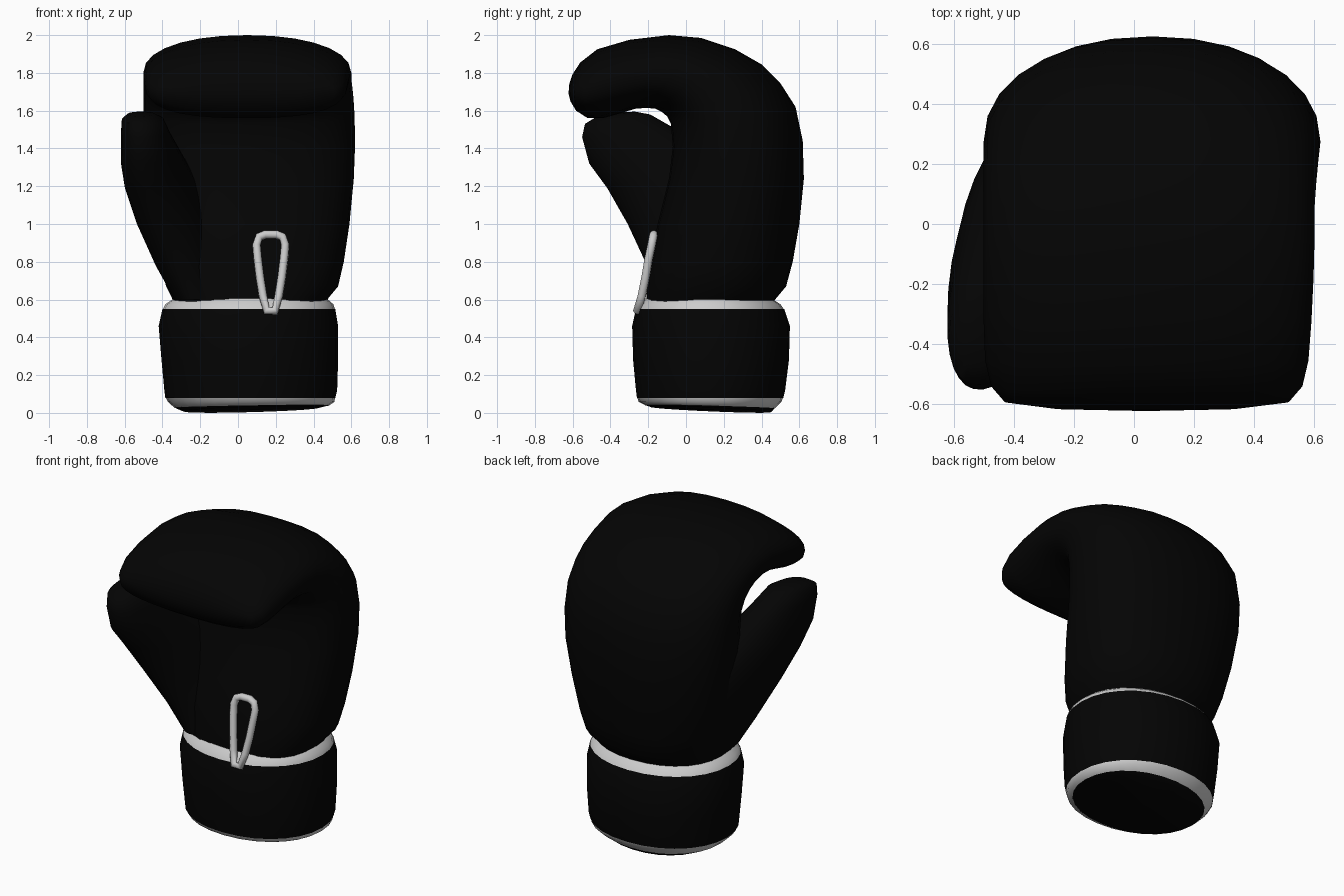
import bpy, bmesh, math
from mathutils import Vector as V

SIDES = 28


def material(name, v):
    m = bpy.data.materials.new(name)
    m.diffuse_color = (v, v, v, 1)
    return m


BLACK = material("black_leather", 0.0012)
WHITE = material("white_trim", 0.55)


def finish(obj, mat, angle=50):
    obj.data.materials.append(mat)
    bpy.ops.object.select_all(action='DESELECT')
    obj.select_set(True)
    bpy.context.view_layer.objects.active = obj
    bpy.ops.object.shade_smooth_by_angle(angle=math.radians(angle))


def loft(name, rings, mat, n=2.2, n_outer=None, start=None, end=None):
    """Skin rings (centre, half axis a, half axis b) as rounded-box sections."""
    bm = bmesh.new()
    loops = []
    for c, a, b in rings:
        loop = []
        for i in range(SIDES):
            t = 2 * math.pi * i / SIDES
            co, si = math.cos(t), math.sin(t)
            k = n_outer if n_outer and si > 0 else n
            u = math.copysign(abs(co) ** (2 / k), co)
            v = math.copysign(abs(si) ** (2 / k), si)
            loop.append(bm.verts.new(c + a * u + b * v))
        loops.append(loop)
    for p, q in zip(loops, loops[1:]):
        for i in range(SIDES):
            j = (i + 1) % SIDES
            bm.faces.new((p[i], p[j], q[j], q[i]))
    for tip, loop in ((start, loops[0]), (end, loops[-1])):
        if tip:
            t = bm.verts.new(tip)
            for i in range(SIDES):
                bm.faces.new((loop[i], loop[(i + 1) % SIDES], t))
    bmesh.ops.recalc_face_normals(bm, faces=bm.faces)
    me = bpy.data.meshes.new(name)
    bm.to_mesh(me)
    bm.free()
    obj = bpy.data.objects.new(name, me)
    bpy.context.collection.objects.link(obj)
    finish(obj, mat)
    return obj


def flat_ring(x0, x1, y0, y1, z, tx=0, ty=0):
    """Horizontal section, optionally tilted along x and y."""
    return (V(((x0 + x1) / 2, (y0 + y1) / 2, z)),
            V(((x1 - x0) / 2, 0, tx)), V((0, (y1 - y0) / 2, ty)))


# Mitt: back-of-hand (y, z), palm (y, z), x range, curling over at the fingers
mitt = [
    (0.45, 0.57, -0.21, 0.57, -0.34, 0.46),
    (0.48, 0.61, -0.21, 0.61, -0.35, 0.48),
    (0.53, 0.67, -0.205, 0.67, -0.38, 0.53),
    (0.565, 0.80, -0.19, 0.80, -0.42, 0.56),
    (0.60, 1.00, -0.15, 1.00, -0.46, 0.59),
    (0.624, 1.24, -0.09, 1.24, -0.49, 0.613),
    (0.618, 1.44, -0.07, 1.41, -0.50, 0.62),
    (0.58, 1.62, -0.08, 1.53, -0.50, 0.617),
    (0.50, 1.745, -0.10, 1.57, -0.50, 0.612),
    (0.40, 1.845, -0.13, 1.595, -0.50, 0.606),
    (0.26, 1.925, -0.16, 1.61, -0.50, 0.60),
    (0.08, 1.985, -0.21, 1.615, -0.50, 0.60),
    (-0.09, 2.00, -0.27, 1.61, -0.50, 0.597),
    (-0.30, 1.975, -0.35, 1.585, -0.50, 0.59),
    (-0.47, 1.925, -0.44, 1.56, -0.495, 0.58),
    (-0.56, 1.855, -0.52, 1.56, -0.475, 0.56),
    (-0.602, 1.79, -0.582, 1.60, -0.43, 0.515),
    (-0.618, 1.74, -0.612, 1.65, -0.26, 0.34),
]
rings = []
for yo, zo, yi, zi, x0, x1 in mitt:
    rings.append((V(((x0 + x1) / 2, (yo + yi) / 2, (zo + zi) / 2)),
                  V(((x1 - x0) / 2, 0, 0)), V((0, (yo - yi) / 2, (zo - zi) / 2))))
loft("mitt", rings, BLACK, n=2.5, n_outer=2.15,
     start=V((0.06, 0.12, 0.57)), end=V((0.04, -0.622, 1.69)))

# Thumb: front edge and back edge points, half thickness, slant into the palm
thumb = [
    ((-0.20, -0.16, 0.60), (-0.19, 0.32, 0.60), 0.14, 0.3),
    ((-0.27, -0.19, 0.77), (-0.24, 0.38, 0.79), 0.18, 0.4),
    ((-0.35, -0.29, 1.00), (-0.30, 0.42, 1.01), 0.21, 0.5),
    ((-0.43, -0.40, 1.19), (-0.36, 0.36, 1.20), 0.20, 0.5),
    ((-0.475, -0.505, 1.32), (-0.42, 0.19, 1.34), 0.17, 0.35),
    ((-0.50, -0.55, 1.46), (-0.48, -0.05, 1.50), 0.13, 0.15),
    ((-0.51, -0.535, 1.53), (-0.50, -0.19, 1.58), 0.11, 0.1),
    ((-0.52, -0.47, 1.57), (-0.51, -0.27, 1.595), 0.07, 0.1),
]
rings = []
for f, b, w, s in thumb:
    f, b = V(f), V(b)
    rings.append(((f + b) / 2, V((w, s * w, 0)), (b - f) / 2))
loft("thumb", rings, BLACK, start=V((-0.2, 0, 0.6)), end=V((-0.515, -0.37, 1.59)))

# Wrist cuff
loft("cuff", [
    flat_ring(-0.385, 0.515, -0.26, 0.515, 0.08),
    flat_ring(-0.39, 0.525, -0.265, 0.525, 0.12),
    flat_ring(-0.405, 0.53, -0.28, 0.545, 0.28),
    flat_ring(-0.42, 0.53, -0.285, 0.55, 0.46),
    flat_ring(-0.40, 0.515, -0.265, 0.52, 0.55)], BLACK, n=2.1)

# Piping above and below the cuff
loft("upper_trim", [
    flat_ring(-0.40, 0.515, -0.265, 0.52, 0.545),
    flat_ring(-0.385, 0.505, -0.25, 0.50, 0.575),
    flat_ring(-0.34, 0.47, -0.215, 0.455, 0.605),
    flat_ring(-0.30, 0.43, -0.18, 0.42, 0.59)], WHITE, n=2.1)
loft("lower_trim", [
    flat_ring(-0.385, 0.515, -0.26, 0.515, 0.085),
    flat_ring(-0.37, 0.51, -0.25, 0.505, 0.058),
    flat_ring(-0.335, 0.48, -0.215, 0.47, 0.032, 0.006, -0.008)], WHITE, n=2.1)

# Closed wrist opening, sagging toward the back
loft("wrist_lining", [
    flat_ring(-0.335, 0.48, -0.215, 0.47, 0.033, 0.006, -0.008),
    flat_ring(-0.29, 0.43, -0.19, 0.45, 0.018, 0.010, -0.014)],
    BLACK, n=2.1, end=V((0.07, 0.13, 0.015)))

# Lace loop lying on the palm: half outline (x offset, y, z), mirrored
half = [(0.022, -0.258, 0.54), (0.042, -0.234, 0.62), (0.058, -0.214, 0.72),
        (0.07, -0.197, 0.82), (0.076, -0.182, 0.89), (0.062, -0.174, 0.932),
        (0.03, -0.17, 0.944)]
path = [(0.174 + x, y, z) for x, y, z in half]
path += [(0.174 - x, y, z) for x, y, z in reversed(half)]
cu = bpy.data.curves.new("lace_loop", 'CURVE')
cu.dimensions = '3D'
cu.bevel_depth = 0.023
cu.bevel_resolution = 2
sp = cu.splines.new('POLY')
sp.points.add(len(path) - 1)
for p, co in zip(sp.points, path):
    p.co = (*co, 1)
sp.use_cyclic_u = True
lace = bpy.data.objects.new("lace_loop", cu)
bpy.context.collection.objects.link(lace)
bpy.ops.object.select_all(action='DESELECT')
bpy.context.view_layer.objects.active = lace
lace.select_set(True)
bpy.ops.object.convert(target='MESH')
finish(bpy.context.view_layer.objects.active, WHITE, 65)
